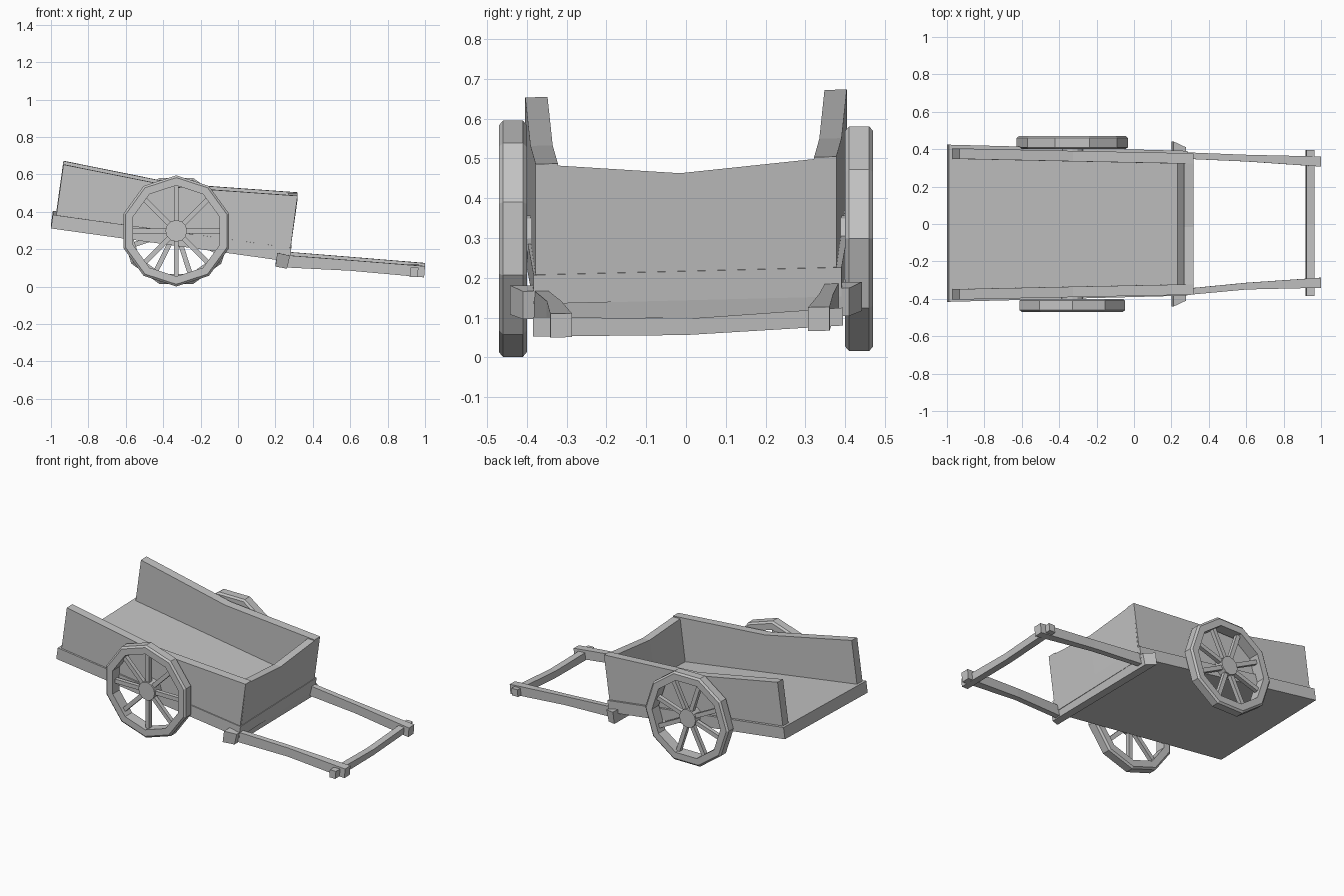
import bpy
import bmesh
import math
from mathutils import Vector, Matrix

cube = bpy.data.objects.get("Cube")
if cube:
    bpy.data.objects.remove(cube, do_unlink=True)

grey = bpy.data.materials.new("plain grey")
grey.use_nodes = True
grey.diffuse_color = (0.55, 0.55, 0.55, 1)
grey.node_tree.nodes["Principled BSDF"].inputs["Base Color"].default_value = grey.diffuse_color

ROLL = 0.025   # sideways tilt of the body
LEAN = 0.14    # nose-down slope of the bed


def finish(name, bm):
    bmesh.ops.recalc_face_normals(bm, faces=bm.faces)
    mesh = bpy.data.meshes.new(name)
    bm.to_mesh(mesh)
    bm.free()
    mesh.materials.append(grey)
    obj = bpy.data.objects.new(name, mesh)
    bpy.context.collection.objects.link(obj)
    return obj


def loft(name, sections, roll=ROLL):
    """Skin a row of four-cornered sections into a closed beam."""
    bm = bmesh.new()
    rings = [[bm.verts.new((x, y, z + roll * y)) for x, y, z in s] for s in sections]
    for a, b in zip(rings, rings[1:]):
        for i in range(4):
            j = (i + 1) % 4
            bm.faces.new((a[i], a[j], b[j], b[i]))
    bm.faces.new(rings[0])
    bm.faces.new(rings[-1])
    return finish(name, bm)


def section(x, y0, y1, z0, z1, lean=LEAN):
    """Section across the length, its top leaning forward."""
    xt = x + lean * (z1 - z0)
    return [(x, y0, z0), (x, y1, z0), (xt, y1, z1), (xt, y0, z1)]


def bed_top(x):
    return 0.392 - LEAN * (x + 0.98)


# Sloping bed
loft("cart_bed", [section(x, -w + 0.004, w + 0.004, bed_top(x) - 0.073, bed_top(x))
                  for x, w in ((-1.0, 0.42), (0.275, 0.387))])

# Side walls, bent at the middle
for side, label in ((1, "left"), (-1, "right")):
    loft(label + "_wall", [section(x, side * yi, side * yo, bed_top(x) - 0.004, top)
                           for x, yi, yo, top in ((-0.972, 0.348, 0.404, 0.663),
                                                  (-0.36, 0.335, 0.391, 0.541),
                                                  (0.279, 0.322, 0.378, 0.495))])

# End panel with a dipped top edge
loft("end_panel", [[(0.23, y, 0.212), (0.281, y, 0.212), (0.318, y, top), (0.268, y, top)]
                   for y, top in ((-0.37, 0.494), (-0.015, 0.463), (0.37, 0.494))])

# Cross beam under the bed, ends cut on a slant
loft("under_beam", [[(0.2, s * 0.442, 0.112), (0.262, s * 0.41, 0.1),
                     (0.278, s * 0.41, 0.17), (0.21, s * 0.442, 0.185)]
                    for s in (-1, 1)], roll=0.01)

# Pull handles
for side, label in ((1, "left"), (-1, "right")):
    rows = []
    for x, y, w, z, h in ((0.22, 0.368, 0.034, 0.147, 0.066),
                          (0.6, 0.342, 0.036, 0.122, 0.056),
                          (0.995, 0.324, 0.054, 0.088, 0.06)):
        c = side * y + 0.01 * (x > 0.5)
        rows.append(section(x, c - w / 2, c + w / 2, z - h / 2, z + h / 2, 0.08))
    loft(label + "_handle", rows)

# Grip bar joining the handles
loft("grip_bar", [[(0.918, y, lo), (0.96, y, lo), (0.965, y, hi), (0.922, y, hi)]
                  for y, lo, hi in ((-0.385, 0.062, 0.111), (0, 0.056, 0.097),
                                    (0.395, 0.07, 0.115))])


def wheel(label, side, phase):
    centre = Vector((-0.33, 0, 0.298))

    def polar(r, a, y):
        return centre + Vector((r * math.cos(a), side * y, r * math.sin(a)))

    # Ten-sided chamfered rim
    profile = [(0.243, 0.4), (0.285, 0.4), (0.297, 0.41),
               (0.297, 0.46), (0.285, 0.47), (0.243, 0.47)]
    bm = bmesh.new()
    rings = [[bm.verts.new(polar(r, phase + k * math.tau / 10, y)) for r, y in profile]
             for k in range(10)]
    for k in range(10):
        a, b = rings[k], rings[(k + 1) % 10]
        for i in range(len(profile)):
            j = (i + 1) % len(profile)
            bm.faces.new((a[i], a[j], b[j], b[i]))
    finish(label + "_wheel_rim", bm)

    # Eight square spokes
    bm = bmesh.new()
    for k in range(8):
        turn = Matrix.Rotation(-(phase - math.pi / 2 + k * math.tau / 8), 4, 'Y')
        place = (Matrix.Translation(centre + Vector((0, side * 0.435, 0))) @ turn
                 @ Matrix.Translation((0.148, 0, 0)) @ Matrix.Diagonal((0.21, 0.026, 0.026, 1)))
        bmesh.ops.create_cube(bm, size=1, matrix=place)
    finish(label + "_wheel_spokes", bm)

    # Hub set against the bed
    bm = bmesh.new()
    place = (Matrix.Translation(centre + Vector((0, side * 0.42, 0)))
             @ Matrix.Rotation(math.pi / 2, 4, 'X'))
    bmesh.ops.create_cone(bm, cap_ends=True, segments=12, radius1=0.058, radius2=0.058,
                          depth=0.075, matrix=place)
    finish(label + "_wheel_hub", bm)


wheel("right", -1, math.pi / 2)
wheel("left", 1, math.pi / 2 + math.pi / 10)
